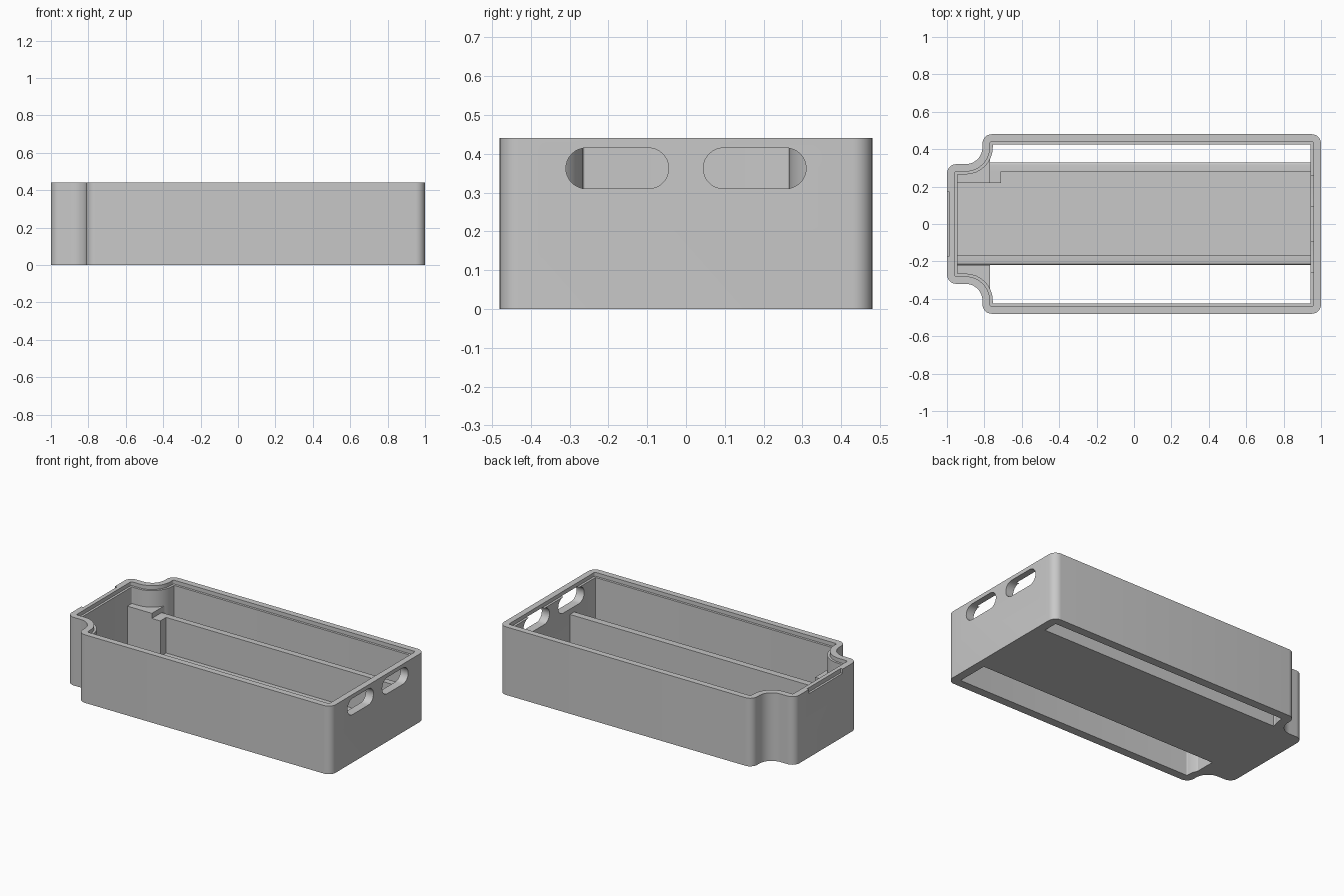
import bpy, bmesh, math
from mathutils import Vector

if "Cube" in bpy.data.objects:
    bpy.data.objects.remove(bpy.data.objects["Cube"])

HEIGHT = 0.44
WALL = 0.055
LIP = 0.04
LEDGE_Z = HEIGHT - 0.025

grey = bpy.data.materials.new("light grey plastic")
grey.use_nodes = True
grey.diffuse_color = (0.58, 0.58, 0.58, 1)
grey.node_tree.nodes["Principled BSDF"].inputs["Base Color"].default_value = (0.58, 0.58, 0.58, 1)


def finish(name, bm):
    bmesh.ops.recalc_face_normals(bm, faces=bm.faces)
    mesh = bpy.data.meshes.new(name)
    bm.to_mesh(mesh)
    bm.free()
    mesh.materials.append(grey)
    obj = bpy.data.objects.new(name, mesh)
    bpy.context.collection.objects.link(obj)
    return obj


def activate(obj):
    bpy.ops.object.select_all(action='DESELECT')
    obj.select_set(True)
    bpy.context.view_layer.objects.active = obj


def boolean(obj, other, operation):
    mod = obj.modifiers.new("cut", 'BOOLEAN')
    mod.operation = operation
    mod.solver = 'EXACT'
    mod.object = other
    activate(obj)
    bpy.ops.object.modifier_apply(modifier=mod.name)


def outline(inset):
    """Rounded plan of the tray, moved inward by the inset."""
    left, right, neck = -1 + inset, 1 - inset, -0.81 + inset
    wide, narrow = 0.48 - inset, 0.32 - inset
    outer, inner = max(0.05 - inset, 0.005), 0.09 + inset
    half = [(right, wide, outer), (neck, wide, outer), (neck, narrow, inner), (left, narrow, outer)]
    corners = half + [(x, -y, r) for x, y, r in reversed(half)]
    points = []
    for i, (x, y, r) in enumerate(corners):
        p = Vector((x, y))
        before = (Vector(corners[i - 1][:2]) - p).normalized()
        after = (Vector(corners[(i + 1) % len(corners)][:2]) - p).normalized()
        centre = p + r * (before + after)
        for k in range(9):
            t = k / 8 * math.pi / 2
            points.append(centre - r * (after * math.cos(t) + before * math.sin(t)))
    return points


def skin(name, rings, closed):
    """Bridge rings of equal length; close into a loop or cap the ends."""
    bm = bmesh.new()
    loops = [[bm.verts.new(p) for p in ring] for ring in rings]
    pairs = list(zip(loops, loops[1:]))
    if closed:
        pairs.append((loops[-1], loops[0]))
    else:
        bm.faces.new(loops[0])
        bm.faces.new(loops[-1])
    for a, b in pairs:
        for i in range(len(a)):
            j = (i + 1) % len(a)
            bm.faces.new((a[i], a[j], b[j], b[i]))
    return finish(name, bm)


def plan(inset, z):
    return [(p.x, p.y, z) for p in outline(inset)]


def box(name, x, y, z, round_side=0):
    """Box from ranges; round_side softens the top edge facing that y side."""
    bm = bmesh.new()
    bmesh.ops.create_cube(bm, size=1)
    for v in bm.verts:
        v.co = [r[0] if c < 0 else r[1] for c, r in zip(v.co, (x, y, z))]
    if round_side:
        side = y[1] if round_side > 0 else y[0]
        edges = [e for e in bm.edges
                 if all(abs(v.co.y - side) < 1e-4 and abs(v.co.z - z[1]) < 1e-4 for v in e.verts)]
        bmesh.ops.bevel(bm, geom=edges, offset=0.012, segments=4, profile=0.5, affect='EDGES')
    return finish(name, bm)


# Outer wall with a stepped rim
wall = skin("outer_wall", [plan(0, 0), plan(0, HEIGHT), plan(LIP, HEIGHT),
                           plan(LIP, LEDGE_Z), plan(WALL, LEDGE_Z), plan(WALL, 0)], True)

# Two rounded cable slots in the right end
cutters = []
for side in (-1, 1):
    r, half_length = 0.0525, 0.08
    ring = []
    for k in range(34):
        end = 1 if k < 17 else -1
        t = (k if k < 17 else k - 1) / 16 * math.pi - math.pi / 2
        ring.append((side * 0.177 + end * half_length + r * math.cos(t), 0.3625 + r * math.sin(t)))
    cutters.append(skin("slot_cutter", [[(x, y, z) for y, z in ring] for x in (0.85, 1.1)], False))

# Shallow finger recess at the top of the narrow end
cutters.append(box("recess_cutter", (-1.1, -0.986), (-0.172, 0.172), (0.412, 0.5)))
for cutter in cutters:
    boolean(wall, cutter, 'DIFFERENCE')
    bpy.data.objects.remove(cutter)

# Channel floor, side ribs and end posts, trimmed to the tray plan
parts = [
    box("floor", (-0.77, 1), (-0.218, 0.33), (0, 0.045)),
    box("end_floor", (-1, -0.77), (-0.45, 0.45), (0, 0.045)),
    box("back_rib", (-0.77, 1), (0.28, 0.33), (0, 0.275), 1),
    box("front_rib", (-1, 1), (-0.218, -0.165), (0, 0.275), -1),
    box("back_rib_foot", (-0.77, -0.71), (0.22, 0.285), (0, 0.275)),
    box("back_post", (-1, -0.77), (0.22, 0.45), (0, 0.308)),
    box("front_post", (-1, -0.77), (-0.45, -0.218), (0, 0.308)),
]
trim = skin("trim_helper", [plan(WALL - 0.004, -0.1), plan(WALL - 0.004, 0.6)], False)
for part in parts:
    boolean(part, trim, 'INTERSECT')
bpy.data.objects.remove(trim)

for obj in [wall] + parts:
    activate(obj)
    bpy.ops.object.shade_smooth_by_angle(angle=math.radians(30))
